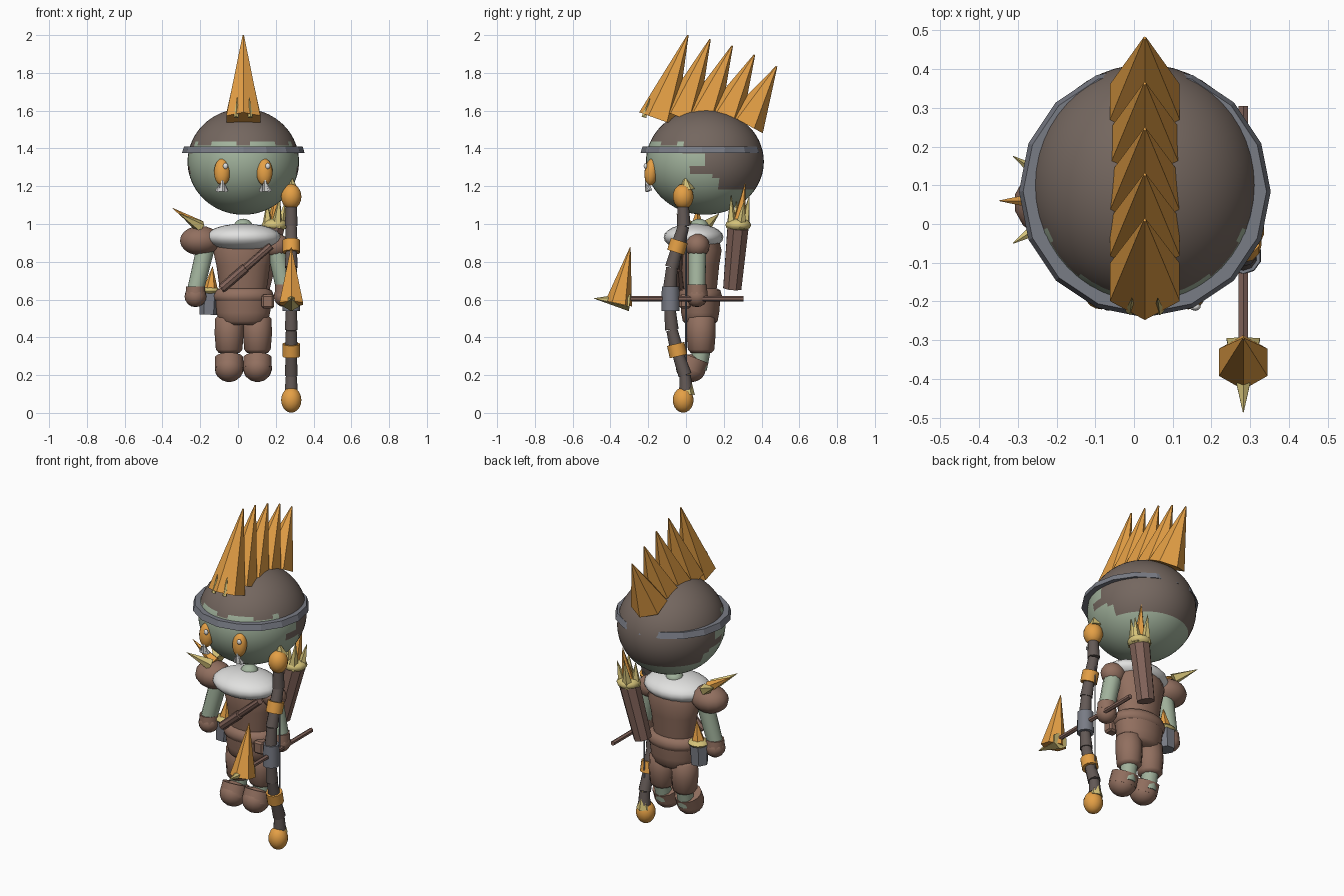
import bpy, bmesh, math
from mathutils import Vector, Matrix

cube = bpy.data.objects.get("Cube")
if cube:
    bpy.data.objects.remove(cube)


def material(name, rgb):
    m = bpy.data.materials.new(name)
    m.use_nodes = True
    m.diffuse_color = (*rgb, 1)
    m.node_tree.nodes["Principled BSDF"].inputs["Base Color"].default_value = (*rgb, 1)
    return m


CAP = material("cap_brown", (0.175, 0.135, 0.115))
LEATHER = material("leather_brown", (0.285, 0.16, 0.115))
WOOD = material("wood_brown", (0.22, 0.125, 0.10))
SKIN = material("pale_green", (0.36, 0.45, 0.335))
ORANGE = material("orange", (0.78, 0.35, 0.06))
YELLOW = material("bone_yellow", (0.66, 0.54, 0.19))
FUR = material("fur_white", (0.75, 0.75, 0.74))
METAL = material("metal_grey", (0.19, 0.20, 0.235))
BOW = material("bow_brown", (0.125, 0.10, 0.092))


def finish(name, bm, mats, smooth=0):
    bmesh.ops.recalc_face_normals(bm, faces=bm.faces)
    me = bpy.data.meshes.new(name)
    bm.to_mesh(me)
    bm.free()
    ob = bpy.data.objects.new(name, me)
    bpy.context.collection.objects.link(ob)
    for m in mats:
        me.materials.append(m)
    if smooth:
        bpy.ops.object.select_all(action='DESELECT')
        ob.select_set(True)
        bpy.context.view_layer.objects.active = ob
        bpy.ops.object.shade_smooth_by_angle(angle=math.radians(smooth))
    return ob


def ball(name, centre, size, mat, tilt=0, segs=16, rings=10):
    """Ellipsoid, optionally tilted about x."""
    bm = bmesh.new()
    bmesh.ops.create_uvsphere(bm, u_segments=segs, v_segments=rings, radius=1)
    bm.transform(Matrix.Translation(centre) @ Matrix.Rotation(tilt, 4, 'X')
                 @ Matrix.Diagonal((*size, 1)))
    return finish(name, bm, [mat], 60)


def rod(name, start, end, r1, r2, mat, sides=6, smooth=0):
    """Tapered prism from start to end; r2 of zero gives a spike."""
    a, b = Vector(start), Vector(end)
    bm = bmesh.new()
    bmesh.ops.create_cone(bm, cap_ends=True, segments=sides, radius1=r1,
                          radius2=max(r2, 0.001), depth=(b - a).length)
    turn = (b - a).to_track_quat('Z', 'Y').to_matrix().to_4x4()
    bm.transform(Matrix.Translation((a + b) / 2) @ turn)
    return finish(name, bm, [mat], smooth)


def lathe(name, centre, profile, mat, sides=18, squash=1.0, smooth=50, closed=False):
    """Stack of elliptical rings from (radius, z) pairs."""
    bm = bmesh.new()
    rings = []
    for r, z in profile:
        rings.append([bm.verts.new((centre[0] + r * math.cos(t), centre[1] + r * squash * math.sin(t), z))
                      for t in (2 * math.pi * i / sides for i in range(sides))])
    pairs = list(zip(rings, rings[1:])) + ([(rings[-1], rings[0])] if closed else [])
    for lo, hi in pairs:
        for i in range(sides):
            j = (i + 1) % sides
            bm.faces.new((lo[i], lo[j], hi[j], hi[i]))
    if not closed:
        bm.faces.new(rings[0])
        bm.faces.new(rings[-1])
    return finish(name, bm, [mat], smooth)


def box(name, centre, size, mat):
    bm = bmesh.new()
    bmesh.ops.create_cube(bm, size=1)
    bm.transform(Matrix.Translation(centre) @ Matrix.Diagonal((*size, 1)))
    bmesh.ops.bevel(bm, geom=bm.edges[:], offset=0.01, segments=1, affect='EDGES')
    return finish(name, bm, [mat])


CX = 0.028

# Head with the cap coloured by position
head = ball("head", (CX, 0.1, 1.33), (0.295, 0.312, 0.281), SKIN, segs=48, rings=40)
head.data.materials.append(CAP)
for p in head.data.polygons:
    x, y, z = p.center
    side = abs(x - CX)
    if y < -0.02:
        hair = z > 1.435 - 0.04 * max(0, 1 - side / 0.06) - 0.03 * max(0, 1 - abs(side - 0.21) / 0.05)
    else:
        hair = z > 1.365 or (z > 1.19 and y > 0.12 + 0.5 * max(0, 1.31 - z)) or (1.275 < z < 1.305 and y > 0.02)
    p.material_index = int(hair)

# Head band, sunk into the back of the head
lathe("head_band", (CX, 0.084), [(0.28, 1.375), (0.325, 1.375), (0.314, 1.41), (0.28, 1.41)],
      METAL, sides=16, smooth=0, closed=True)

# Crest spikes
for i in range(5):
    t = i / 4
    lift = 0.09 * t * (1 - t)
    base = (CX, -0.15 + 0.465 * t, 1.556 - 0.026 * t + lift)
    tip = (CX, 0.01 + 0.47 * t, 2.0 - 0.06 * t - 0.105 * t * t)
    rod(f"crest_spike_{i + 1}", base, tip, 0.104, 0.004, ORANGE)
for s in (-1, 1):
    rod(f"crest_thorn_{s}", (CX + s * 0.037, -0.222, 1.565), (CX + s * 0.033, -0.19, 1.67), 0.014, 0, YELLOW, 5)

# Eyes with glints and lower spikes
for s in (-1, 1):
    ex = CX + s * 0.112
    ball(f"eye_{s}", (ex, -0.184, 1.275), (0.043, 0.036, 0.072), ORANGE, -0.1)
    ball(f"eye_glint_{s}", (ex + 0.018, -0.214, 1.307), (0.014, 0.01, 0.016), FUR, segs=10, rings=6)
    for k, top, r in ((-0.02, 1.215, 0.014), (0.003, 1.255, 0.02), (0.023, 1.215, 0.014)):
        rod(f"eye_spike_{s}", (ex + s * 0.003 + k, -0.198, 1.175), (ex + k * 0.6, -0.215, top), r, 0, FUR, 6)

# Neck, fur collar, torso, belt and hips
ball("neck", (CX, 0.07, 0.985), (0.05, 0.05, 0.043), SKIN)
ball("fur_collar", (CX, 0.04, 0.93), (0.2, 0.158, 0.072), FUR, segs=20, rings=12)
lathe("torso", (CX, 0.075), [(0.115, 0.62), (0.128, 0.68), (0.142, 0.78), (0.16, 0.86), (0.14, 0.92)],
      LEATHER, squash=0.72)
lathe("belt", (CX, 0.075), [(0.13, 0.58), (0.155, 0.595), (0.163, 0.62), (0.15, 0.65), (0.12, 0.66)],
      LEATHER, squash=0.72)
lathe("hips", (CX, 0.075), [(0.1, 0.465), (0.13, 0.485), (0.142, 0.53), (0.15, 0.6)],
      LEATHER, squash=0.72)
box("belt_pouch", (0.158, -0.005, 0.59), (0.065, 0.06, 0.075), LEATHER)

# Legs
for s in (-1, 1):
    lx = CX + s * 0.075
    lathe(f"trouser_{s}", (lx, 0.08), [(0.055, 0.318), (0.07, 0.335), (0.077, 0.42), (0.074, 0.5), (0.05, 0.52)],
          LEATHER, sides=12)
    rod(f"calf_{s}", (lx, 0.065, 0.23), (lx, 0.088, 0.38), 0.045, 0.052, SKIN, 10, 40)
    ball(f"boot_toe_{s}", (lx, 0.025, 0.237), (0.077, 0.08, 0.073), LEATHER, -0.35, 14, 10)
    rod(f"boot_cuff_{s}", (lx, 0.023, 0.23), (lx, 0.048, 0.292), 0.078, 0.076, LEATHER, 14, 40)

# Arms and gloves
for name, shoulder, wrist in (("right", (-0.17, 0.06, 0.88), (-0.225, 0.04, 0.65)),
                              ("left", (0.2, 0.06, 0.88), (0.247, 0.058, 0.66))):
    hx, hy, hz = wrist
    rod(f"{name}_arm", shoulder, wrist, 0.05, 0.046, SKIN, 10, 40)
    rod(f"{name}_glove_cuff", (hx, hy, hz - 0.03), (hx, hy, hz + 0.02), 0.056, 0.052, LEATHER, 10, 40)
    ball(f"{name}_glove", (hx, hy, 0.617), (0.058, 0.058, 0.057), LEATHER, 0, 12, 8)
ball("left_sleeve", (0.2, 0.06, 0.885), (0.075, 0.065, 0.065), LEATHER, 0, 12, 8)

# Shoulder pad with spikes
ball("shoulder_pad", (-0.2, 0.055, 0.912), (0.11, 0.095, 0.078), LEATHER, 0, 14, 10)
for tip, mat in (((-0.348, 0.06, 1.085), ORANGE), ((-0.312, 0.175, 1.055), YELLOW), ((-0.312, -0.05, 1.055), YELLOW)):
    rod("shoulder_spike", (-0.2, 0.06 + (tip[1] - 0.06) * 0.35, 0.985), tip, 0.034, 0, mat, 5)

# Rod strapped over the chest
rod("chest_rod", (-0.09, -0.025, 0.655), (0.175, -0.04, 0.885), 0.02, 0.02, WOOD, 8)
rod("chest_rod_grip", (-0.085, -0.03, 0.66), (0.04, -0.04, 0.768), 0.025, 0.025, WOOD, 8)

# Quiver on the back
qb, qt = Vector((0.12, 0.245, 0.66)), Vector((0.19, 0.275, 0.98))
axis = (qt - qb).normalized()
rod("quiver", qb, qt, 0.052, 0.06, WOOD, 8)
ball("quiver_rim", qt + axis * 0.015, (0.068, 0.068, 0.036), YELLOW, 0, 12, 8)
for i in range(4):
    a = math.pi * (i + 0.25) / 2
    off = Vector((math.cos(a), math.sin(a), 0)) * 0.035
    rod("quiver_spike", qt + off, qt + off * 1.5 + Vector((0.012, 0.012, 0.14 + 0.03 * (i % 2))),
        0.033, 0, YELLOW, 5)
rod("quiver_centre_spike", qt, qt + Vector((0.02, 0.038, 0.235)), 0.042, 0, ORANGE, 5)

# Hip case
rod("hip_case", (-0.155, 0.09, 0.52), (-0.15, 0.09, 0.64), 0.05, 0.054, METAL, 6)
ball("hip_case_rim", (-0.148, 0.09, 0.645), (0.06, 0.06, 0.022), YELLOW, 0, 12, 6)
rod("hip_case_spike", (-0.146, 0.09, 0.645), (-0.135, 0.09, 0.775), 0.042, 0, ORANGE, 6)

# Bow limb segments along a bent path
BX = 0.282
path = [(0.0, 0.12), (-0.005, 0.2), (-0.045, 0.32), (-0.075, 0.44), (-0.085, 0.55),
        (-0.085, 0.66), (-0.075, 0.77), (-0.045, 0.88), (-0.012, 0.99), (-0.015, 1.1)]
for i, (p, q) in enumerate(zip(path, path[1:])):
    rod(f"bow_segment_{i + 1}", (BX, *p), (BX, *q), 0.036, 0.03, BOW, 10, 50)
rod("bow_grip", (BX, -0.082, 0.54), (BX, -0.082, 0.67), 0.048, 0.046, METAL, 10, 50)
for lo, hi in (((-0.04, 0.3), (-0.055, 0.365)), ((-0.055, 0.85), (-0.035, 0.912))):
    rod("bow_ring", (BX, *lo), (BX, *hi), 0.047, 0.047, ORANGE, 12, 50)
for name, z, lo, hi in (("lower", 0.068, 0.1, 0.21), ("upper", 1.145, 1.18, 1.255)):
    ball(f"bow_{name}_knob", (BX, -0.015, z), (0.055, 0.055, 0.067), ORANGE, 0, 14, 10)
    rod(f"bow_{name}_thorn", (BX, 0.005, lo), (BX, 0.018 if z < 1 else -0.005, hi), 0.042, 0, YELLOW, 6)
rod("bow_string", (BX, 0.0, 0.1), (BX, 0.0, 1.12), 0.004, 0.004, METAL, 4)

# Arrow with a raised crystal head
rod("arrow_shaft", (BX, -0.34, 0.605), (BX, 0.305, 0.605), 0.014, 0.014, WOOD, 6)
rod("arrow_crystal", (BX, -0.357, 0.578), (BX, -0.295, 0.877), 0.072, 0.002, ORANGE, 6)
rod("arrow_point", (BX, -0.297, 0.588), (BX, -0.487, 0.606), 0.05, 0, YELLOW, 6)
